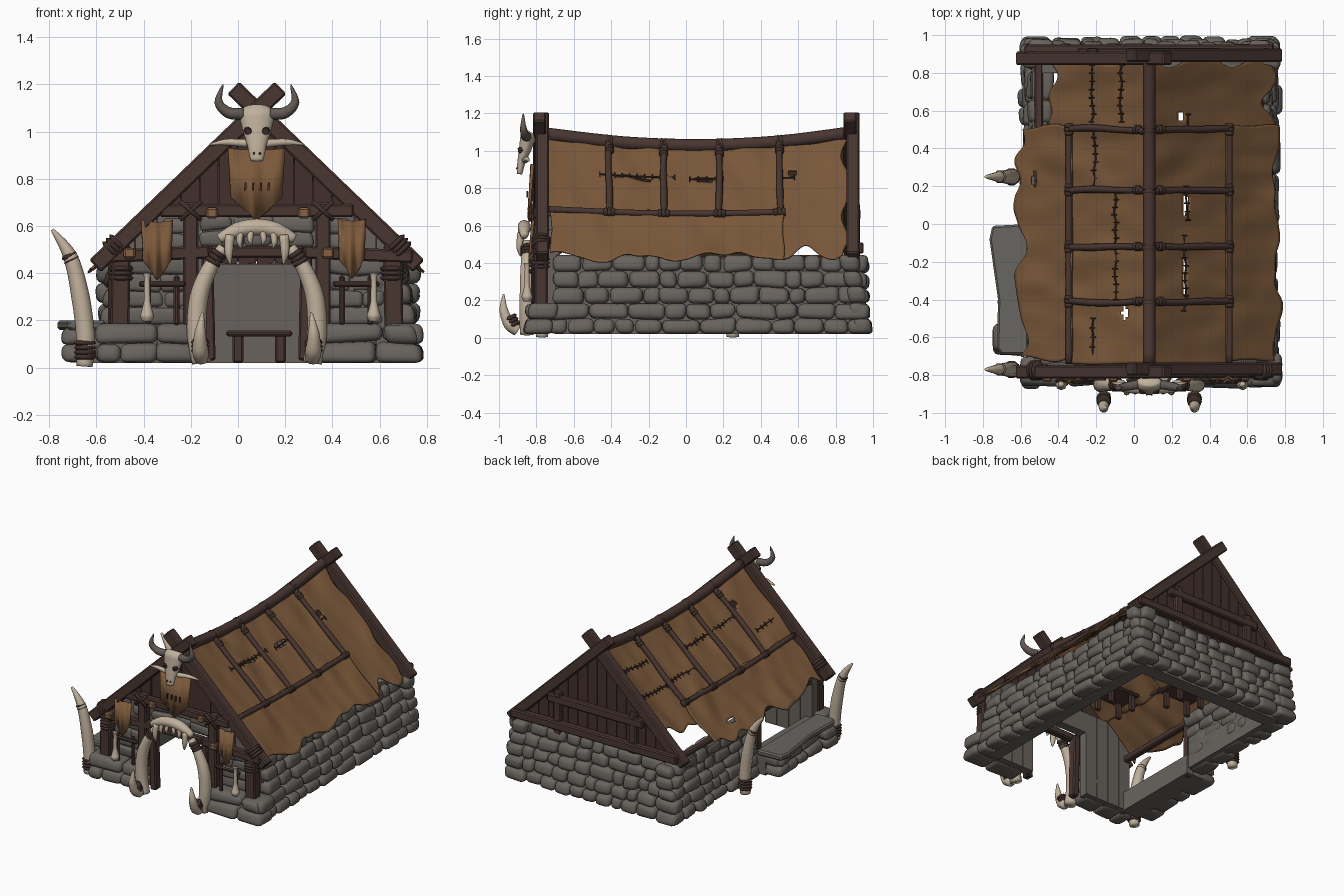
import bpy, bmesh, math, random
from mathutils import Vector as V, noise

random.seed(4)
if "Cube" in bpy.data.objects:
    bpy.data.objects.remove(bpy.data.objects["Cube"])

def material(name, r, g, b):
    m = bpy.data.materials.new(name)
    m.use_nodes = True
    m.diffuse_color = (r, g, b, 1)
    m.node_tree.nodes["Principled BSDF"].inputs["Base Color"].default_value = (r, g, b, 1)
    return m

STONE = material("grey stone", .138, .124, .11)
SLAB = material("smooth slab", .14, .132, .122)
WOOD = material("dark timber", .066, .037, .031)
PLANK = material("plank timber", .055, .03, .026)
HIDE = material("tan hide", .2, .1, .043)
BONE = material("old bone", .53, .44, .335)
HORN = material("dark horn", .12, .1, .09)
ROPE = material("rope", .05, .029, .023)
PEG = material("cut log", .24, .12, .06)
CX = .08                                   # ridge position

def part(name, build, mat, smooth=False, bevel=0, thick=0):
    bm = bmesh.new()
    build(bm)
    bmesh.ops.recalc_face_normals(bm, faces=bm.faces)
    me = bpy.data.meshes.new(name)
    bm.to_mesh(me)
    bm.free()
    me.materials.append(mat)
    for p in me.polygons:
        p.use_smooth = smooth
    ob = bpy.data.objects.new(name, me)
    bpy.context.collection.objects.link(ob)
    if thick:
        ob.modifiers.new("thickness", 'SOLIDIFY').thickness = thick
    if bevel:
        b = ob.modifiers.new("rounding", 'BEVEL')
        b.width, b.segments = bevel, 3 if smooth else 1

def hull(bm, bottom, top):
    # closed prism between two rings of points
    a, b = [bm.verts.new(p) for p in bottom], [bm.verts.new(p) for p in top]
    n = len(a)
    bm.faces.new(a[::-1])
    bm.faces.new(b)
    for i in range(n):
        bm.faces.new((a[i], a[(i + 1) % n], b[(i + 1) % n], b[i]))

def beam(bm, a, b, w, h):
    a, b = V(a), V(b)
    d = (b - a).normalized()
    side = d.cross(V((0, 1, 0)) if abs(d.y) < .8 else V((0, 0, 1))).normalized()
    up = side.cross(d)
    ring = [side * (i * w / 2) + up * (j * h / 2) for i, j in ((-1, -1), (1, -1), (1, 1), (-1, 1))]
    hull(bm, [a + r for r in ring], [b + r for r in ring])

def tube(bm, pts, radii, n=10, steps=5, flat=1):
    # tapered tube along a smooth path
    P = [V(p) for p in pts]
    if len(P) == 2:
        steps = 1
    path = []
    for i in range(len(P) - 1):
        p0, p1, p2, p3 = P[max(i - 1, 0)], P[i], P[i + 1], P[min(i + 2, len(P) - 1)]
        for k in range(steps + (i == len(P) - 2)):
            t = k / steps
            q = p1 + (p2 - p0) * (t / 2) + (2 * p0 - 5 * p1 + 4 * p2 - p3) * (t * t / 2) \
                + (3 * p1 - p0 - 3 * p2 + p3) * (t ** 3 / 2)
            path.append((q, radii[i] * (1 - t) + radii[i + 1] * t))
    ref = V((0, 1, 0)) if abs((P[-1] - P[0]).normalized().y) < .8 else V((1, 0, 0))
    rings = []
    for i, (q, r) in enumerate(path):
        d = (path[min(i + 1, len(path) - 1)][0] - path[max(i - 1, 0)][0]).normalized()
        s = d.cross(ref).normalized()
        u = s.cross(d) * flat
        rings.append([bm.verts.new(q + (s * math.cos(a) + u * math.sin(a)) * r)
                      for a in (math.tau * k / n for k in range(n))])
    for A, B in zip(rings, rings[1:]):
        for k in range(n):
            bm.faces.new((A[k], A[(k + 1) % n], B[(k + 1) % n], B[k]))
    bm.faces.new(rings[0][::-1])
    bm.faces.new(rings[-1])

def wrap(bm, c, axis, r, turns=3):
    c, d = V(c), V(axis).normalized()
    for k in range(turns):
        q = c + d * (k - (turns - 1) / 2) * .02
        tube(bm, [q - d * .011, q, q + d * .011], [r * .85, r * 1.1, r * .85], 10, 2)

# ---- roof surface ----
def ridge(y):
    return 1.025 + .07 * ((y - .05) / .85) ** 2

def roof(dx, y):
    t = abs(dx) / .7
    return ridge(y) * (1 - t) + .41 * t

# ---- stone walls ----
def course(bm, p0, p1, z0, z1, rows, size, thick, inward, lean=.16):
    p0, p1, inward = V((*p0, 0)), V((*p1, 0)), V((*inward, 0))
    length, d = (p1 - p0).length, (p1 - p0).normalized()
    h = (z1 - z0) / rows
    def level(r, u):
        # inner joints wander up and down along the wall
        wander = .02 * noise.noise(V((u * 5, r * 3, p0.x * 9))) if 0 < r < rows else 0
        return max(.02, z0 + r * h + wander)
    for r in range(rows):
        cuts = [0, size * random.uniform(.6, 1.4)]
        while cuts[-1] < length - size * .8:
            cuts.append(cuts[-1] + size * random.uniform(.6, 1.4))
        cuts = [c * length / cuts[-1] for c in cuts]
        for a, b in zip(cuts, cuts[1:]):
            out = random.uniform(-.012, .008)
            def ring(row):
                j = lambda: random.uniform(-.009, .009)
                pts = []
                for u, v in ((a, 0), (b, 0), (b, thick), (a, thick)):
                    z = level(row, u) + abs(j()) * .6
                    pts.append(p0 + inward * (lean * z + out + v + j()) + d * (u + j()) + V((0, 0, z)))
                return pts
            hull(bm, ring(r), ring(r + 1))

def stones(bm):
    course(bm, (.78, -.86), (.78, .98), .015, .18, 2, .15, .14, (-1, 0))
    course(bm, (.78, -.71), (.78, .97), .18, .44, 3, .125, .12, (-1, 0))
    course(bm, (.77, .995), (-.6, .995), .015, .44, 5, .13, .1, (0, -1))
    course(bm, (-.61, .98), (-.61, .0), .015, .42, 5, .13, .13, (1, 0))
    course(bm, (-.6, -.87), (-.17, -.87), .015, .185, 2, .18, .15, (0, 1))
    course(bm, (.34, -.87), (.78, -.87), .015, .185, 2, .18, .15, (0, 1))
    course(bm, (-.72, -.68), (-.74, -.02), .015, .17, 2, .17, .15, (1, 0))
    course(bm, (-.74, -.02), (-.56, -.02), .015, .17, 2, .15, .12, (0, -1))
    course(bm, (-.75, -.7), (-.58, -.7), .015, .17, 2, .17, .15, (0, 1))
part("wall_stones", stones, STONE, True, .03)

def face_stones(bm):
    for xa, xb, za, zb, rows in ((-.47, -.21, .18, .47, 4), (.38, .62, .18, .47, 4),
                                 (-.32, -.2, .5, .63, 2), (.37, .47, .5, .63, 2), (-.16, .32, .51, .64, 2)):
        course(bm, (xa, -.755), (xb, -.755), za, zb, rows, .13, .05, (0, 1), 0)
part("front_panel_stones", face_stones, STONE, True, .02)

def gable(bm, y, xa, xb, z0, ztop, thick, n):
    # vertical boards cut off under the roof slope
    for k in range(n):
        a, b = xa + (xb - xa) * k / n, xa + (xb - xa) * (k + 1) / n - .004
        t = random.uniform(-.006, .006)
        zt = [max(z0 + .002, min(ztop, roof(x - CX, y) - .02)) for x in (a, b)]
        hull(bm, [(a, y + t, z0), (b, y + t, z0), (b, y + thick, z0), (a, y + thick, z0)],
             [(a, y + t, zt[0]), (b, y + t, zt[1]), (b, y + thick, zt[1]), (a, y + thick, zt[0])])

def backing(bm):
    gable(bm, -.74, -.53, -.15, .03, .65, .06, 4)
    gable(bm, -.74, .31, .68, .03, .65, .06, 4)
    gable(bm, -.74, -.15, .31, .5, .65, .06, 2)
    beam(bm, (.645, -.7, .22), (.645, .9, .22), .09, .4)
    beam(bm, (-.5, .02, .22), (-.5, .9, .22), .08, .38)
    beam(bm, (-.5, .85, .23), (.65, .85, .23), .42, .1)
    beam(bm, (-.55, -.7, .09), (-.55, -.02, .09), .14, .14)
part("inner_walls", backing, STONE)

def counter(bm):
    outline = [(-.56, -.69), (-.7, -.69), (-.725, -.66), (-.72, -.4), (-.765, -.08), (-.75, -.01), (-.56, 0)]
    hull(bm, [(x, y, .16) for x, y in outline], [(x, y, .2) for x, y in outline])
part("counter_slab", counter, SLAB, False, .01)

# ---- timber frame ----
def boards(bm):
    gable(bm, -.76, -.32, CX, .64, 2, .03, 5)
    gable(bm, -.76, CX, .48, .64, 2, .03, 5)
    gable(bm, .87, -.54, CX, .43, 2, .03, 8)
    gable(bm, .87, CX, .7, .43, 2, .03, 8)
part("gable_boards", boards, PLANK)

def frame(bm):
    for y in (-.775, .885):
        for s in (-1, 1):
            beam(bm, (CX - s * .1, y + s * .008, 1.185), (CX + s * .685, y + s * .008, .43), .072, .07)
    beam(bm, (-.33, -.79, .665), (.49, -.79, .665), .055, .05)
    for s in (-1, 1):
        beam(bm, (CX + s * .28, -.785, .17), (CX + s * .28, -.785, .7), .065, .06)
        beam(bm, (CX + s * .58, -.775, .17), (CX + s * .575, -.775, .52), .08, .07)
        beam(bm, (CX + s * .2, -.79, .49), (CX + s * .66, -.79, .47), .055, .05)
        beam(bm, (CX + s * .2, -.77, .03), (CX + s * .21, -.77, .5), .05, .06)
        beam(bm, (CX + s * .3, .91, .4), (CX + s * .3, .91, .72), .06, .04)
        beam(bm, (CX + s * .585, -.7, .42), (CX + s * .585, .88, .42), .045, .045)
    beam(bm, (-.12, -.79, .49), (.28, -.79, .49), .05, .05)
    beam(bm, (-.58, .925, .48), (.74, .925, .48), .06, .05)
    beam(bm, (-.3, .912, .66), (.46, .912, .66), .06, .04)
    beam(bm, (-.52, -.05, .02), (-.52, -.05, .46), .06, .06)
    # low tables indoors
    for x, y in ((.09, .62), (.42, .3)):
        beam(bm, (x - .14, y, .145), (x + .14, y, .145), .025, .2)
        for s in (-1, 1):
            for q in (-.07, .07):
                beam(bm, (x + s * .09, y + q, .02), (x + s * .09, y + q, .14), .045, .03)
    # weapon racks
    for x in (-.32, .5):
        beam(bm, (x - .1, -.83, .355), (x + .1, -.83, .355), .025, .02)
        for s in (-1, 1):
            beam(bm, (x + s * .06, -.82, .18), (x + s * .06, -.82, .39), .025, .02)
part("timber_frame", frame, WOOD, False, .008)

RAFTERS = (-.41, -.12, .18, .5)
def poles(bm):
    ys = [-.74 + .41 * k for k in range(5)]
    tube(bm, [(CX, y, ridge(y) + .003) for y in ys], [.035] * 5)
    for s in (-1, 1):
        tube(bm, [(CX + s * .425, y, roof(.425, y) + .012) for y in (-.74, -.3, .1, .53)], [.017] * 4, 8)
        for y in RAFTERS:
            tube(bm, [(CX + s * d, y + random.uniform(-.01, .01), roof(d, y) + .014) for d in (0, .15, .3, .44)],
                 [.019, .016, .019, .016], 8)
part("roof_poles", poles, WOOD, True)

# ---- hide roof ----
TEARS = [(.275, .1, .02, .07), (.27, -.28, .011, .1), (-.05, -.47, .022, .035), (.25, .57, .018, .035), (-.53, .23, .016, .05)]
def hide(bm, s, da, db, ya, yb, lift=0, rag=.015):
    nu, nv = max(6, int((db - da) / .014)), int((yb - ya) / .014)
    grid = []
    for i in range(nu + 1):
        row = []
        for j in range(nv + 1):
            u, v = i / nu, j / nv
            y = ya + (yb - ya) * v
            d = da + (db - da) * u + u ** 4 * rag * 2 * noise.noise(V((s * 3, y * 7, da)))
            y += (2 * v - 1) ** 5 * rag * noise.noise(V((d * 8, s, ya * 5)))
            z = roof(d, y) + lift - .014 * math.sin(math.pi * v) * math.sin(math.pi * u)
            z += .02 * noise.noise(V((s + d * 5, y * 8, 3)))
            row.append(bm.verts.new((CX + s * d, y, z)))
        grid.append(row)
    for i in range(nu):
        for j in range(nv):
            q = (grid[i][j], grid[i + 1][j], grid[i + 1][j + 1], grid[i][j + 1])
            c = sum((p.co for p in q), V((0, 0, 0))) / 4
            if all(abs((c.x - x) / rx) + abs((c.y - y) / ry) > 1 for x, y, rx, ry in TEARS):
                bm.faces.new(q)

def hides(bm):
    for s in (-1, 1):
        for ya, yb in zip((-.735,) + RAFTERS, RAFTERS):
            hide(bm, s, 0, .435, ya - .005, yb + .005, 0, .004)
        hide(bm, s, .41, .685, -.72, .52, .01, .03)
        hide(bm, s, 0, .65 if s > 0 else .52, .49, .85, -.008, .04)
part("hide_roof", hides, HIDE, True, 0, .008)

def stitches(bm):
    for x, ya, yb in ((-.22, .54, .84), (-.07, .54, .84), (-.21, .2, .5), (-.1, -.4, .17), (-.22, -.7, -.5),
                      (.27, -.46, -.06), (.28, .02, .2), (.29, .5, .58)):
        n = int((yb - ya) / .04)
        P = [V((x + random.uniform(-.008, .008), y, roof(x - CX, y) - .001))
             for y in (ya + (yb - ya) * k / n for k in range(n + 1))]
        tube(bm, P, [.005] * len(P), 5, 2)
        slope = V((.013, 0, .012 if x < CX else -.012))
        for p in P:
            tube(bm, [p - slope, p + slope], [.004, .004], 5)
part("hide_stitches", stitches, ROPE)

# ---- banners ----
def banner(bm, x, w, z0, z1, y):
    n = 10
    top, low = [], []
    for k in range(n + 1):
        t = 2 * k / n - 1
        yy = y + .008 * math.sin(t * 7)
        top.append(bm.verts.new((x + t * w, yy + .015, z1 - .008 * (1 - t * t))))
        low.append(bm.verts.new((x + t * w * .9, yy, z0 + (z1 - z0) * .33 * abs(t) + random.uniform(0, .008))))
    for k in range(n):
        bm.faces.new((top[k], top[k + 1], low[k + 1], low[k]))

def banners(bm):
    banner(bm, .08, .12, .615, .93, -.84)
    banner(bm, -.34, .065, .365, .625, -.835)
    banner(bm, .485, .057, .37, .63, -.835)
part("banners", banners, HIDE, True, 0, .008)

def marks(bm):
    for k in range(4):
        beam(bm, (.03 + k * .033, -.85, .75), (.032 + k * .033, -.85, .785), .009, .008)
part("banner_marks", marks, ROPE)

# ---- tusks, skull and bones ----
def bones(bm):
    for y in (-.77, .25):
        tube(bm, [(-.65, y, .005), (-.645, y, .12), (-.667, y, .3), (-.71, y, .47), (-.787, y, .585)],
             [.034, .04, .039, .031, .006])
    for s in (-1, 1):
        X = lambda d: CX + s * d
        tube(bm, [(X(.235), -.85, .02), (X(.255), -.85, .15), (X(.245), -.85, .3), (X(.2), -.85, .42), (X(.14), -.85, .51)],
             [.04, .042, .04, .033, .024])
        tube(bm, [(X(.235), -.9, .04), (X(.24), -.945, .075), (X(.24), -.975, .15), (X(.23), -.975, .235)],
             [.032, .034, .024, .003])
        tube(bm, [(X(.04), -.86, .95), (X(.13), -.85, .955), (X(.2), -.84, .945)], [.018, .014, .003], 8)
        for d, z, l, r in ((.115, .56, .125, .022), (.07, .57, .065, .016), (.025, .575, .055, .015)):
            tube(bm, [(X(d), -.88, z), (X(d + .004), -.89, z - l * .6), (X(d - .004), -.885, z - l)], [r, r * .8, .002], 8, 3)
    # upper jaw over the door
    tube(bm, [(CX + .16 * t, -.865, .595 - .05 * t * t) for t in (-1, -.5, 0, .5, 1)], [.02, .034, .036, .034, .02])
    # horned skull
    tube(bm, [(CX, -.83, 1.1), (CX, -.845, 1.07), (CX, -.86, 1.01), (CX, -.88, .94), (CX, -.89, .875)],
         [.055, .078, .062, .04, .026], 14, 4, .55)
    # hanging bone clubs
    for x in (-.385, .575):
        tube(bm, [(x, -.85, .4), (x, -.85, .37), (x, -.85, .28), (x, -.85, .22), (x, -.85, .195)],
             [.018, .012, .014, .03, .018], 8)
part("bones_and_tusks", bones, BONE, True)

def horns(bm):
    for s in (-1, 1):
        tube(bm, [(CX + s * .06, -.85, 1.075), (CX + s * .12, -.86, 1.08), (CX + s * .162, -.87, 1.125), (CX + s * .143, -.87, 1.2)],
             [.026, .024, .018, .002])
part("skull_horns", horns, HORN, True)

def sockets(bm):
    for s in (-1, 1):
        tube(bm, [(CX + s * .037, -.87, 1.005), (CX + s * .037, -.898, 1)], [.02, .014], 8)
        tube(bm, [(CX + s * .012, -.89, .91), (CX + s * .012, -.908, .905)], [.008, .005], 6)
part("skull_sockets", sockets, ROPE)

# ---- lashings and log ends ----
def lashings(bm):
    for y in (-.77, .25):
        wrap(bm, (-.648, y, .075), (0, 0, 1), .043, 4)
        wrap(bm, (-.71, y, .465), (-.45, 0, .9), .031, 2)
    for s in (-1, 1):
        wrap(bm, (CX + s * .175, -.85, .465), (-s * .55, 0, .8), .034, 3)
        wrap(bm, (CX + s * .24, -.93, .09), (0, -.5, 1), .036, 3)
        wrap(bm, (CX + s * .575, -.775, .4), (0, 0, 1), .049, 3)
        wrap(bm, (CX + s * .6, -.775, .51), (s, 0, -1), .05, 3)
        for k in (-1, 1):
            beam(bm, (CX + s * .28 - .045 * k, -.822, .625), (CX + s * .28 + .045 * k, -.822, .705), .018, .012)
        for y in RAFTERS:
            wrap(bm, (CX + s * .425, y, roof(.425, y) + .012), (0, 1, 0), .023, 3)
            wrap(bm, (CX + s * .06, y, roof(.06, y) + .014), (s, 0, -.93), .023, 2)
    for y in RAFTERS:
        wrap(bm, (CX, y, ridge(y)), (0, 1, 0), .038, 2)
part("rope_lashings", lashings, ROPE, True)

def log_ends(bm):
    for x, z in ((-.46, .485), (.38, .485), (-.11, .655), (.28, .655)):
        beam(bm, (x, -.835, z), (x, -.75, z), .05, .045)
part("log_ends", log_ends, PEG, False, .008)
